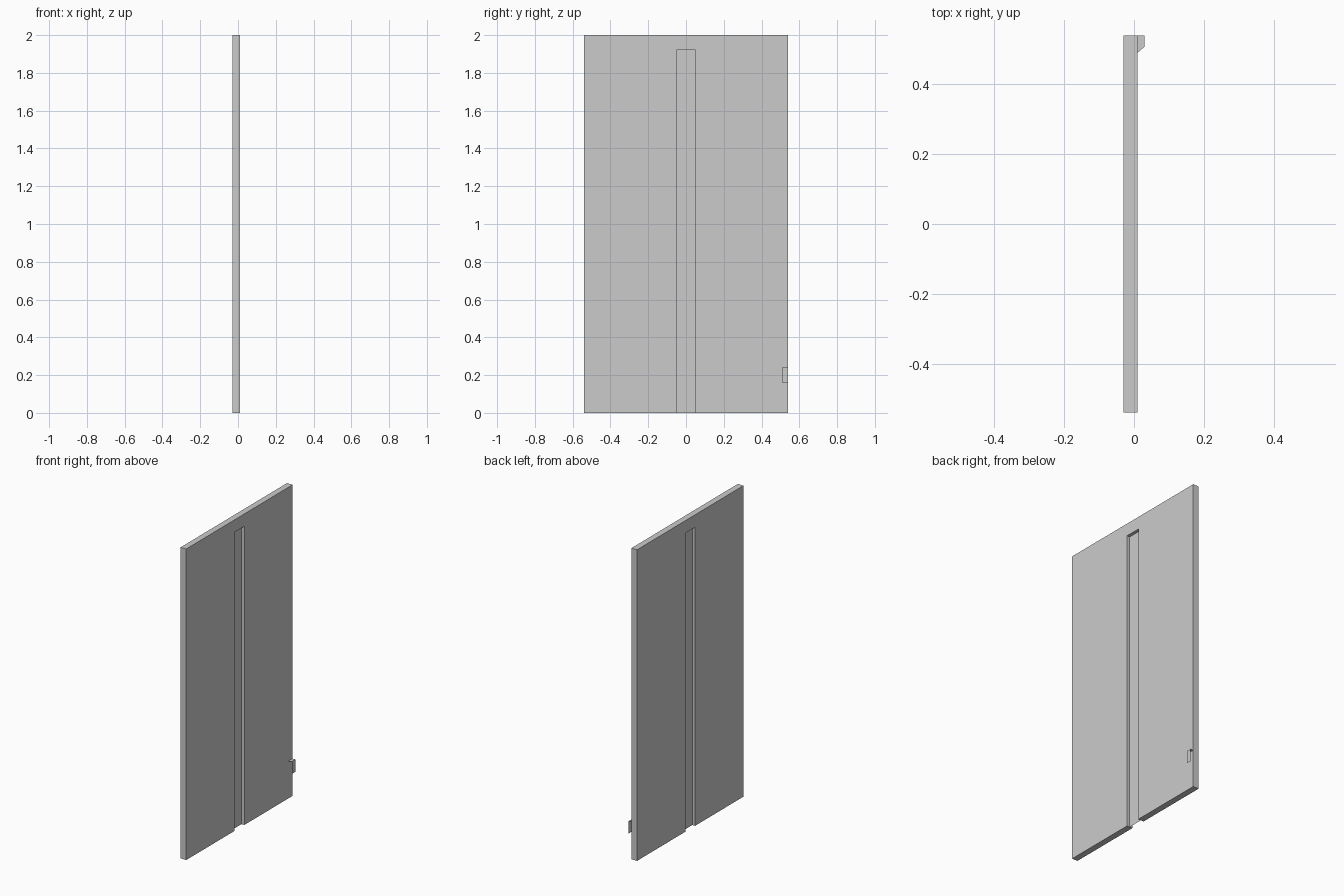
import bpy, bmesh

if "Cube" in bpy.data.objects:
    bpy.data.objects.remove(bpy.data.objects["Cube"])


def new_object(name, bm):
    mesh = bpy.data.meshes.new(name)
    bm.to_mesh(mesh)
    bm.free()
    obj = bpy.data.objects.new(name, mesh)
    bpy.context.collection.objects.link(obj)
    return obj


def add_face(bm, points):
    return bm.faces.new([bm.verts.new(p) for p in points])


X_BACK, X_FRONT = -0.03, 0.01
HALF_W, HEIGHT = 0.54, 2.0
SLOT_W, SLOT_H = 0.05, 1.92

# Door panel: arch-shaped outline extruded through the thickness
half = [(HALF_W, HEIGHT), (HALF_W, 0), (SLOT_W, 0), (SLOT_W, SLOT_H)]
outline = half + [(-y, z) for y, z in reversed(half)]
bm = bmesh.new()
face = add_face(bm, [(X_BACK, y, z) for y, z in outline])
ext = bmesh.ops.extrude_face_region(bm, geom=[face])
verts = [g for g in ext["geom"] if isinstance(g, bmesh.types.BMVert)]
bmesh.ops.translate(bm, verts=verts, vec=(X_FRONT - X_BACK, 0, 0))
bmesh.ops.recalc_face_normals(bm, faces=bm.faces)
new_object("door_panel", bm)

# Thin recessed sheet filling the slot
bm = bmesh.new()
add_face(bm, [(-0.01, -SLOT_W, 0), (-0.01, SLOT_W, 0),
              (-0.01, SLOT_W, SLOT_H), (-0.01, -SLOT_W, SLOT_H)])
new_object("slot_sheet", bm)

# Small open hook near the lower edge: top cap and outer plate
X_HOOK, Z_LOW, Z_TOP = 0.03, 0.16, 0.24
bm = bmesh.new()
cap = add_face(bm, [(X_FRONT, 0.49, Z_TOP), (X_HOOK, 0.507, Z_TOP),
                    (X_HOOK, HALF_W, Z_TOP), (X_FRONT, HALF_W, Z_TOP)])
add_face(bm, [(X_HOOK, 0.507, Z_LOW), (X_HOOK, HALF_W, Z_LOW),
              (X_HOOK, HALF_W, Z_TOP), (X_HOOK, 0.507, Z_TOP)])
bmesh.ops.remove_doubles(bm, verts=bm.verts, dist=1e-5)
new_object("edge_hook", bm)
